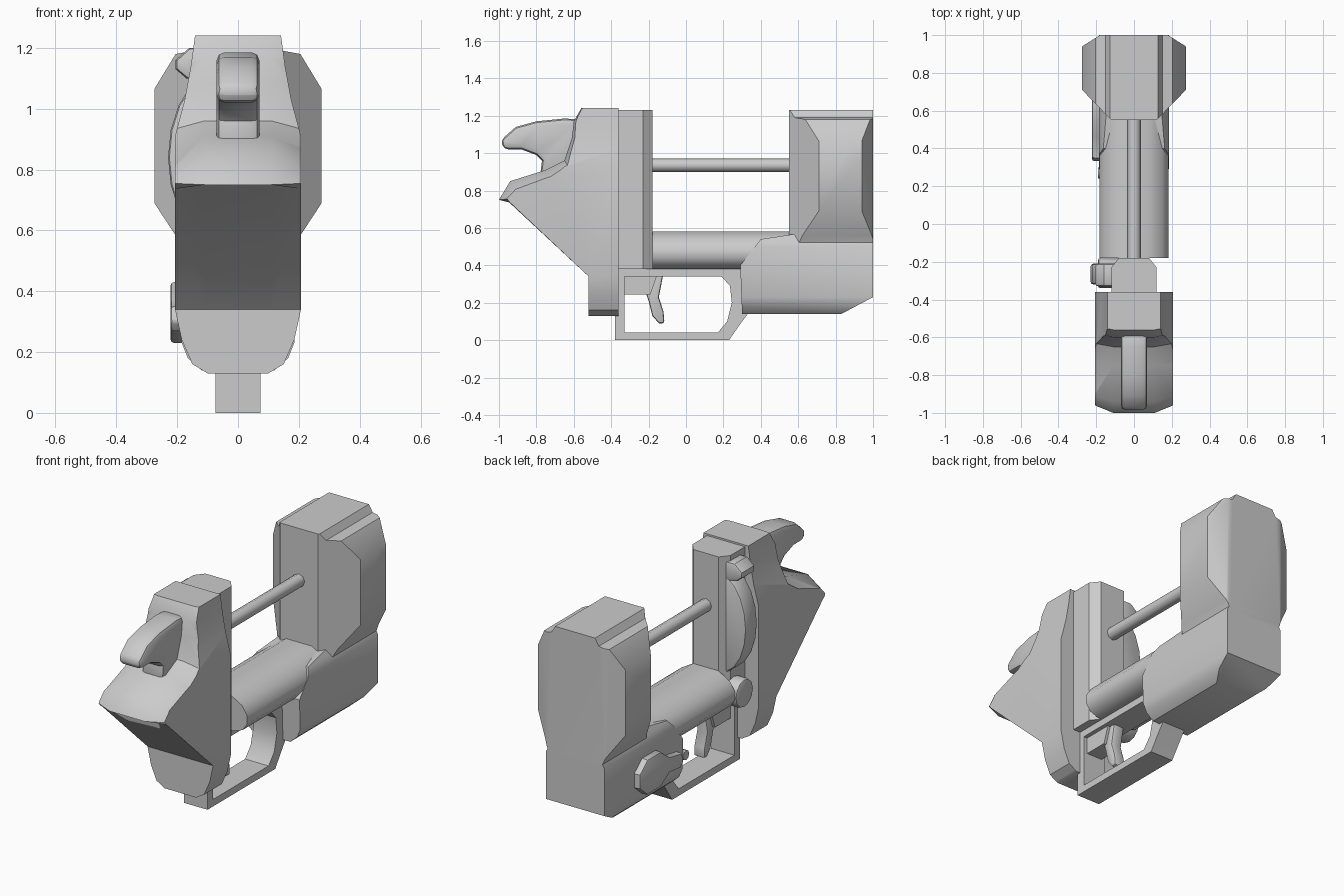
import bpy, bmesh, math

if "Cube" in bpy.data.objects:
    bpy.data.objects.remove(bpy.data.objects["Cube"])


def finish(obj, angle=35):
    bpy.ops.object.select_all(action='DESELECT')
    obj.select_set(True)
    bpy.context.view_layer.objects.active = obj
    bpy.ops.object.shade_smooth_by_angle(angle=math.radians(angle))
    return obj


def loft(name, sections):
    """Skin a row of matching 3D outlines and cap both ends."""
    bm = bmesh.new()
    rows = [[bm.verts.new(p) for p in s] for s in sections]
    n = len(rows[0])
    for a, b in zip(rows, rows[1:]):
        for i in range(n):
            j = (i + 1) % n
            bm.faces.new((a[i], a[j], b[j], b[i]))
    bm.faces.new(rows[0])
    bm.faces.new(rows[-1][::-1])
    bmesh.ops.recalc_face_normals(bm, faces=bm.faces)
    me = bpy.data.meshes.new(name)
    bm.to_mesh(me)
    bm.free()
    obj = bpy.data.objects.new(name, me)
    bpy.context.collection.objects.link(obj)
    return obj


def place(pts, axis, d):
    return [{'X': (d, a, b), 'Y': (a, d, b), 'Z': (a, b, d)}[axis] for a, b in pts]


def prism(name, pts, axis, lo, hi):
    return loft(name, [place(pts, axis, lo), place(pts, axis, hi)])


def mirror(pts):
    """Close a right-hand half outline with its left-hand copy."""
    return pts + [(-x, z) for x, z in reversed(pts)]


def apply_mod(obj, kind, **settings):
    bpy.context.view_layer.objects.active = obj
    mod = obj.modifiers.new(kind.lower(), kind)
    for k, v in settings.items():
        setattr(mod, k, v)
    bpy.ops.object.modifier_apply(modifier=mod.name)


def boolean(obj, cutter, op):
    apply_mod(obj, 'BOOLEAN', operation=op, solver='EXACT', object=cutter)
    bpy.data.objects.remove(cutter)


def bevel(obj, width, segments=2, angle=60):
    apply_mod(obj, 'BEVEL', width=width, segments=segments,
              limit_method='ANGLE', angle_limit=math.radians(angle))


def cylinder(name, axis, centre, radius, depth, sides=12):
    rot = {'X': (0, math.pi / 2, 0), 'Y': (math.pi / 2, 0, 0), 'Z': (0, 0, 0)}[axis]
    bpy.ops.mesh.primitive_cylinder_add(vertices=sides, radius=radius, depth=depth,
                                        location=centre, rotation=rot)
    obj = bpy.context.object
    obj.name = name
    return obj


# Front head: jaw with a raised centre, trimmed to the front outline
centre = [(-.36, .13), (-.52, .13), (-.52, .34), (-.96, .75), (-1, .75), (-.94, .85),
          (-.75, .91), (-.65, .96), (-.61, 1.08), (-.6, 1.17), (-.56, 1.24), (-.36, 1.24)]
side = [(-.36, .13), (-.52, .13), (-.52, .34), (-.94, .735), (-.955, .755), (-.91, .80),
        (-.72, .87), (-.63, .93), (-.58, 1.08), (-.57, 1.17), (-.54, 1.24), (-.36, 1.24)]
head = loft('front_head', [place(side, 'X', -.22), place(centre, 'X', -.11),
                           place(centre, 'X', .11), place(side, 'X', .22)])
outline = mirror([(.10, .12), (.10, .13), (.15, .16), (.185, .24), (.207, .34), (.207, .91),
                  (.175, 1.03), (.155, 1.14), (.14, 1.25)])
boolean(head, prism('head_cutter', outline, 'Y', -1.1, -.3), 'INTERSECT')
finish(head)

# Hooked upper beak
beak = prism('beak', [(-.56, 1.18), (-.65, 1.185), (-.80, 1.17), (-.91, 1.14), (-.99, 1.07),
                      (-.975, 1.02), (-.88, 1.02), (-.80, .99), (-.77, .96), (-.78, .88),
                      (-.56, .88)], 'X', -.07, .07)
bevel(beak, .025, 2, 65)
finish(beak)

# Upright column behind the head, with its narrower foot
column = prism('column', [(-.12, -.38), (.12, -.38), (.12, -.23), (.08, -.18),
                          (-.08, -.18), (-.12, -.23)], 'Z', .38, 1.23)
finish(column)

# Left side of the column: curved fin, top knob and lower joint
arc = [(-.05 - .18 * math.sin(t * math.pi / 10), .84 - .29 * math.cos(t * math.pi / 10))
       for t in range(11)]
fin = prism('side_fin', arc, 'Y', -.32, -.21)
bevel(fin, .015, 2, 60)
finish(fin)
knob = prism('top_knob', [(-.08, 1.08), (-.17, 1.10), (-.205, 1.13), (-.205, 1.16),
                          (-.16, 1.20), (-.08, 1.20)], 'Y', -.33, -.21)
bevel(knob, .015)
finish(knob)
joint = cylinder('lower_joint', 'X', (-.12, -.26, .45), .08, .14)
bevel(joint, .012, 2)
finish(joint)

# Horizontal body and the rod above it
body = prism('lower_body', mirror([(.10, .38), (.155, .40), (.183, .44), (.183, .49),
                                   (.15, .54), (.08, .58)]), 'Y', -.18, .62)
finish(body, 40)
finish(cylinder('connecting_rod', 'Y', (0, .19, .935), .036, .78, 8), 50)

# Rear upper block: top outline trimmed by the front outline
block = prism('rear_block', mirror([(.12, .55), (.275, .71), (.275, .94), (.18, 1)]),
              'Z', .50, 1.23)
outline = mirror([(.16, .49), (.19, .56), (.275, .69), (.275, 1.065), (.205, 1.18),
                  (.15, 1.19), (.12, 1.24)])
boolean(block, prism('block_cutter', outline, 'Y', .4, 1.1), 'INTERSECT')
finish(block)

# Rear lower housing
housing = prism('rear_housing', [(.29, .40), (.30, .14), (.83, .14), (1, .23), (1, .55),
                                 (.60, .57), (.40, .54)], 'X', -.3, .3)
outline = mirror([(.12, .13), (.12, .14), (.165, .18), (.185, .23), (.185, .50), (.14, .58)])
boolean(housing, prism('housing_cutter', outline, 'Y', .2, 1.1), 'INTERSECT')
finish(housing)

# Trigger guard with its opening
guard = prism('trigger_guard', [(-.38, .49), (-.38, 0), (.23, 0), (.30, .10), (.33, .14),
                                (.33, .40), (-.18, .40), (-.18, .49)], 'X', -.074, .074)
hole = [(-.33, .34), (-.33, .04), (.17, .04), (.22, .10), (.245, .20), (.235, .29), (.19, .34)]
boolean(guard, prism('guard_cutter', hole, 'X', -.2, .2), 'DIFFERENCE')
finish(guard)

# Trigger and its mount
mount = prism('trigger_mount', [(-.34, .36), (-.34, .245), (-.19, .245), (-.15, .36)],
              'X', -.05, .05)
finish(mount)
trigger = prism('trigger', [(-.23, .30), (-.20, .21), (-.18, .13), (-.145, .09), (-.115, .09),
                            (-.12, .15), (-.145, .23), (-.12, .36), (-.2, .36)],
                'X', -.035, .035)
bevel(trigger, .012)
finish(trigger)

# Left side lever and its stop pin
lever = prism('side_lever', [(.33, .30), (.35, .35), (.46, .37), (.54, .43), (.66, .43),
                             (.73, .37), (.73, .29), (.66, .23), (.54, .23), (.46, .28),
                             (.36, .27)], 'X', -.222, -.16)
bevel(lever, .012)
finish(lever)
finish(cylinder('stop_pin', 'X', (-.12, .27, .30), .028, .14, 8), 50)
